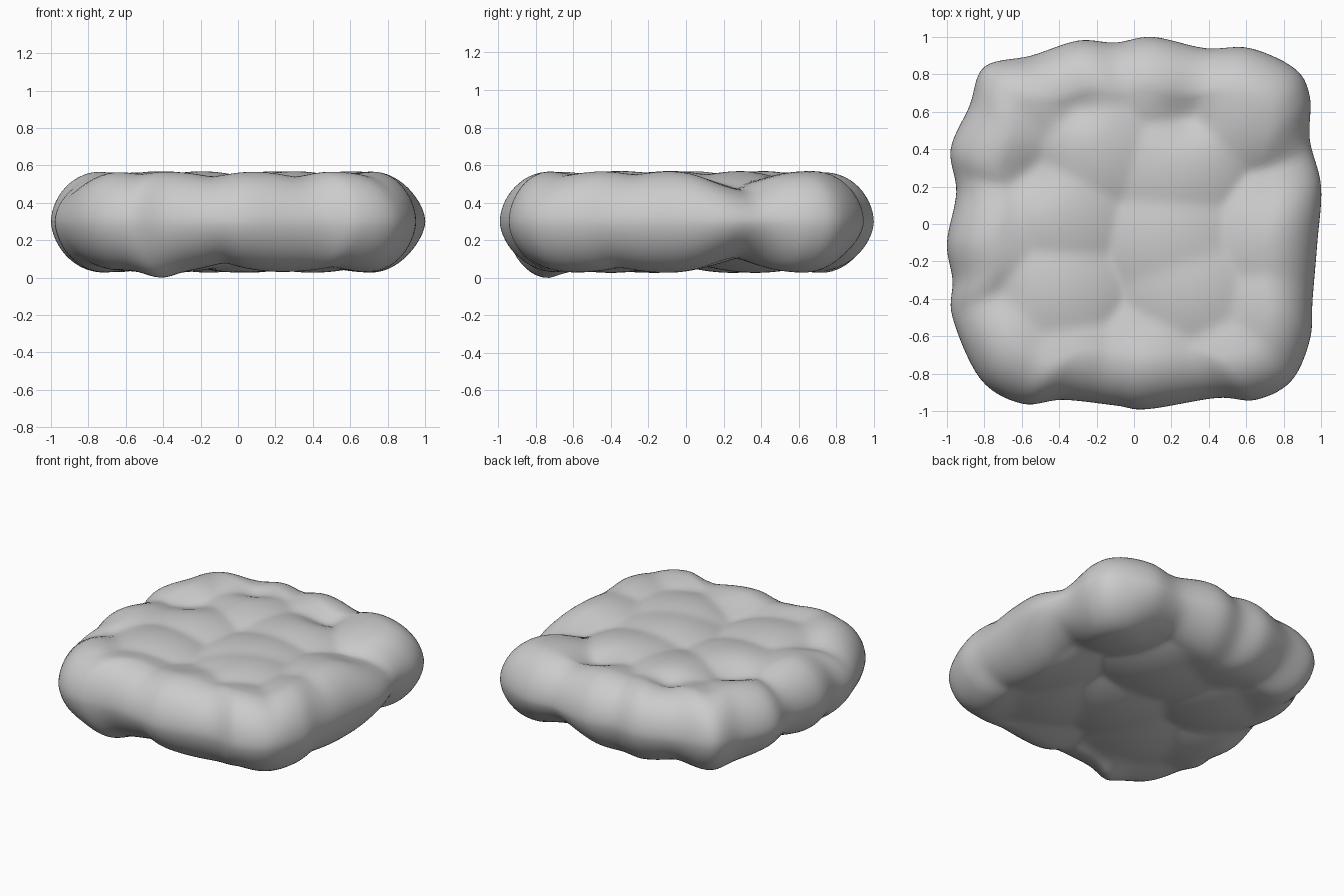
import bpy, bmesh
from math import sin, cos, pi, exp, log
from mathutils import Vector

if "Cube" in bpy.data.objects:
    bpy.data.objects.remove(bpy.data.objects["Cube"])

MID = 0.30      # height of the widest line
RIM = 0.27      # width of the rounded rim

# Plan outline, counter-clockwise from the right
outline = [(1.0, .2), (.94, .45), (.94, .68), (.86, .83), (.62, .94), (.38, .94),
           (.1, 1.0), (-.1, .97), (-.3, .98), (-.55, .9), (-.8, .84), (-.88, .63),
           (-.98, .4), (-.95, .17), (-1.0, -.1), (-.97, -.3), (-.97, -.5), (-.82, -.83),
           (-.6, -.96), (-.38, -.94), (-.1, -.97), (.07, -.99), (.44, -.93), (.65, -.94),
           (.84, -.84), (.94, -.62), (.955, -.4), (.98, -.1)]

# Centres of the pillowy lumps on the upper and lower faces
top_lumps = [(-.75, .5), (-.5, .75), (-.25, .82), (.15, .8), (.6, .66), (-.2, .42), (.22, .3),
             (-.4, .05), (-.8, -.08), (.2, -.08), (.75, -.08), (-.42, -.36), (.3, -.35),
             (.78, -.45), (-.7, -.7), (-.35, -.78), (.08, -.76), (.52, -.78)]
low_lumps = [(-.7, .65), (-.15, .75), (.7, .65), (.05, .37), (-.45, .25), (.73, -.1),
             (.02, -.17), (-.75, -.2), (.4, -.4), (-.4, -.76), (.75, -.6), (.25, -.78),
             (-.75, -.75), (-.35, -.4)]
# Local hollows: x, y, depth, radius
top_dents = [(.28, .58, .045, .14), (-.3, .63, .035, .11), (-.55, .25, .035, .14),
             (.75, .2, .03, .15), (0, -.57, .015, .12), (-.72, -.38, .015, .12)]
low_dents = [(.45, .8, .04, .15), (.85, .22, .04, .16)]


def catmull(points, steps):
    pts = [Vector(p) for p in points]
    n = len(pts)
    out = []
    for i in range(n):
        a, b, c, d = (pts[(i + k) % n] for k in (-1, 0, 1, 2))
        for s in range(steps):
            t = s / steps
            out.append(.5 * (2 * b + (c - a) * t + (2 * a - 5 * b + 4 * c - d) * t ** 2
                             + (3 * b - a - 3 * c + d) * t ** 3))
    return out


def bump(x, y, a, b, size, radius):
    return size * exp(-((x - a) ** 2 + (y - b) ** 2) / radius ** 2)


def lumps(x, y, centres, curve, sharp=130):
    """Smooth maximum of many domes: soft pillows with creases between."""
    total = sum(exp(-sharp * curve * ((x - a) ** 2 + (y - b) ** 2)) for a, b in centres)
    return log(total + 1e-12) / sharp


def half_height(x, y, side):
    if side > 0:
        dent = sum(bump(x, y, *d) for d in top_dents)
        return .27 + lumps(x, y, top_lumps, .6) - dent
    dent = sum(bump(x, y, *d) for d in low_dents)
    foot = bump(x, y, -.4, -.76, .03, .1)
    return .272 + lumps(x, y, low_lumps, .5) + foot - dent


border = catmull(outline, 7)

# Section samples: (flat fraction, rim fraction, height factor, side)
flat = [i / 30 for i in range(1, 31)]
arc = [i / 14 * pi / 2 for i in range(1, 15)]
section = [(f, 0, 1, 1) for f in flat]
section += [(1, sin(a), cos(a) ** 1.08, 1) for a in arc[:-1]] + [(1, 1, 0, 1)]
section += [(1, sin(a), cos(a) ** 1.15, -1) for a in reversed(arc[:-1])]
section += [(f, 0, 1, -1) for f in reversed(flat)]

bm = bmesh.new()
rings = []
for f, s, h, side in section:
    ring = []
    for p in border:
        r = p.length
        d = p / r
        q = d * (f * (r - RIM) + RIM * s)
        g = d * (f * (r - RIM) + RIM * s * .3)     # rim keeps the lump height
        ring.append(bm.verts.new((q.x, q.y, MID + side * h * half_height(g.x, g.y, side))))
    rings.append(ring)
n = len(border)
for lo, hi in zip(rings, rings[1:]):
    for i in range(n):
        j = (i + 1) % n
        bm.faces.new((lo[i], hi[i], hi[j], lo[j]))
# Close the two centres
for ring, side in ((rings[0], 1), (rings[-1], -1)):
    c = bm.verts.new((0, 0, MID + side * half_height(0, 0, side)))
    for i in range(n):
        bm.faces.new((c, ring[i], ring[(i + 1) % n]))
bmesh.ops.recalc_face_normals(bm, faces=bm.faces)

# Rest the slab's foot on the ground
low = min(v.co.z for v in bm.verts)
bmesh.ops.translate(bm, verts=bm.verts, vec=(0, 0, -low))

mesh = bpy.data.meshes.new("lumpy_slab")
bm.to_mesh(mesh)
bm.free()
mesh.shade_smooth()
slab = bpy.data.objects.new("lumpy_slab", mesh)
bpy.context.collection.objects.link(slab)
